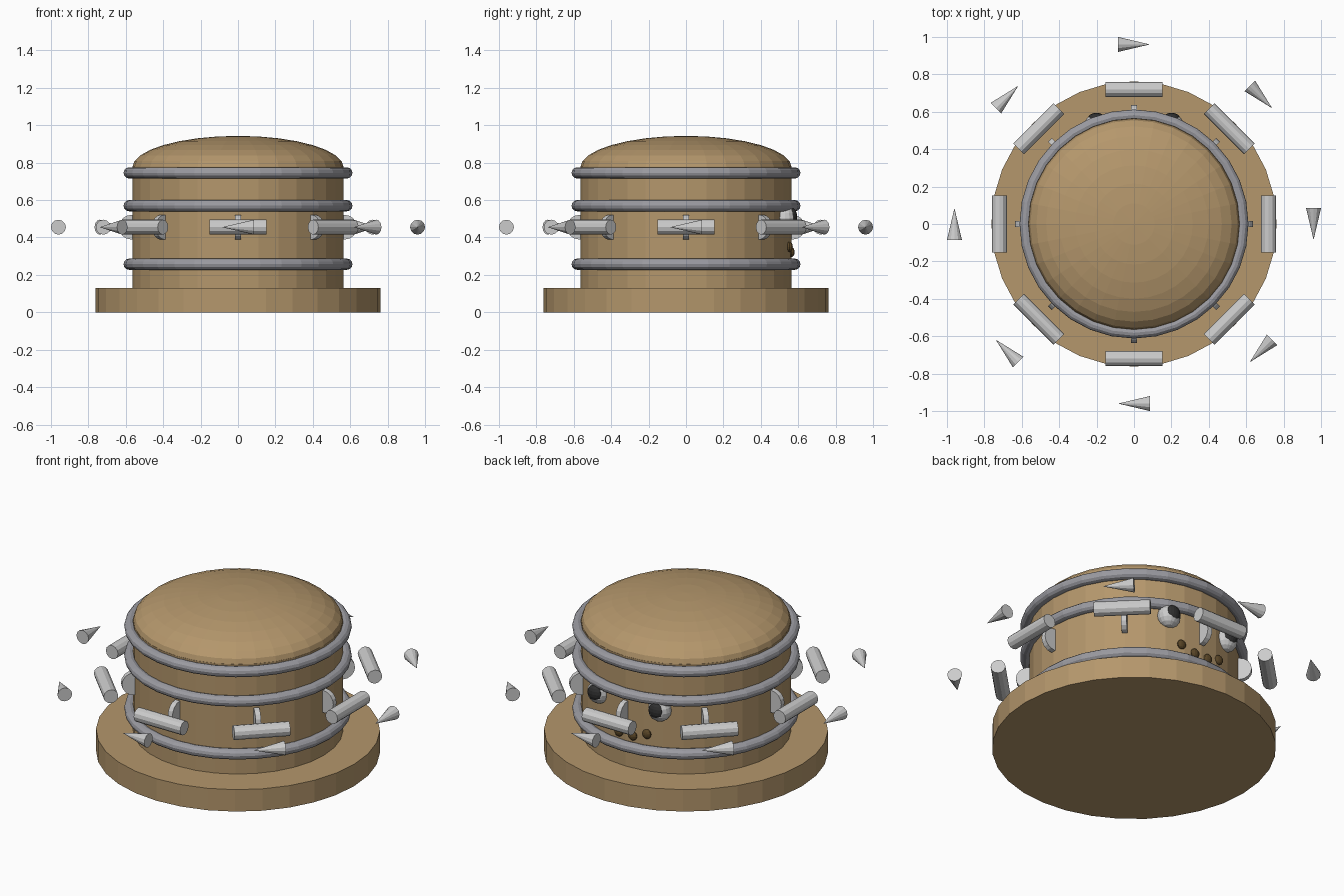
import bpy
from math import sin, cos, pi
from mathutils import Vector

if "Cube" in bpy.data.objects:
    bpy.data.objects.remove(bpy.data.objects["Cube"])


def material(name, rgb):
    m = bpy.data.materials.new(name)
    m.diffuse_color = (*rgb, 1)
    m.use_nodes = True
    m.node_tree.nodes["Principled BSDF"].inputs["Base Color"].default_value = m.diffuse_color
    return m


TAN = material("tan", (0.46, 0.31, 0.15))
BROWN = material("dark_brown", (0.10, 0.06, 0.02))
BLACK = material("black", (0.03, 0.03, 0.03))
STEEL = material("steel", (0.33, 0.33, 0.36))


def finish(name, mat=None, axis=None):
    o = bpy.context.object
    o.name = name
    if mat:
        o.data.materials.append(mat)
    if axis:
        o.rotation_mode = 'QUATERNION'
        o.rotation_quaternion = Vector(axis).to_track_quat('Z', 'Y')
    return o


def rod(name, loc, r, length, axis=None, mat=None, sides=12, tip=None):
    # cylinder, or a cone when a tip radius is given
    bpy.ops.mesh.primitive_cone_add(vertices=sides, radius1=r, radius2=r if tip is None else tip,
                                    depth=length, location=loc)
    return finish(name, mat, axis)


def ball(name, loc, scale, mat=None, seg=16, rings=8):
    bpy.ops.mesh.primitive_uv_sphere_add(segments=seg, ring_count=rings, radius=1, location=loc)
    o = finish(name, mat)
    o.scale = scale
    return o


# base, drum and domed top
rod("base", (0, 0, 0.065), 0.763, 0.13, mat=TAN, sides=32)
rod("body", (0, 0, 0.455), 0.565, 0.65, mat=TAN, sides=32)
ball("dome", (0, 0, 0.775), (0.565, 0.565, 0.168), TAN, 32, 16)

# metal bands
for z in (0.257, 0.57, 0.745):
    bpy.ops.mesh.primitive_torus_add(major_radius=0.582, minor_radius=0.03, major_segments=32,
                                     minor_segments=12, location=(0, 0, z))
    finish("band", STEEL)

# ring of discs, bars and pointed tips around the body
for i in range(8):
    a = i * pi / 4
    out = Vector((cos(a), sin(a), 0))
    tangent = (sin(a), -cos(a), 0)
    up = Vector((0, 0, 0.455))
    rod("mount_disc", out * 0.57 + up, 0.066, 0.03, tangent, sides=16)
    rod("bar", out * 0.72 + up, 0.04, 0.305, tangent)
    rod("pointed_tip", out * 0.96 + up, 0.04, 0.17, tangent, tip=0)

# face on the back side
for s in (-1, 1):
    ball("eye", (s * 0.2, 0.53, 0.505), (0.065, 0.06, 0.065))
    ball("pupil", (s * 0.2, 0.567, 0.512), (0.045, 0.027, 0.045), BLACK)
    for x, y, z in ((0.045, 0.563, 0.322), (0.13, 0.553, 0.35)):
        ball("mouth_dot", (s * x, y, z), (0.027, 0.018, 0.027), BROWN, 12, 8)
